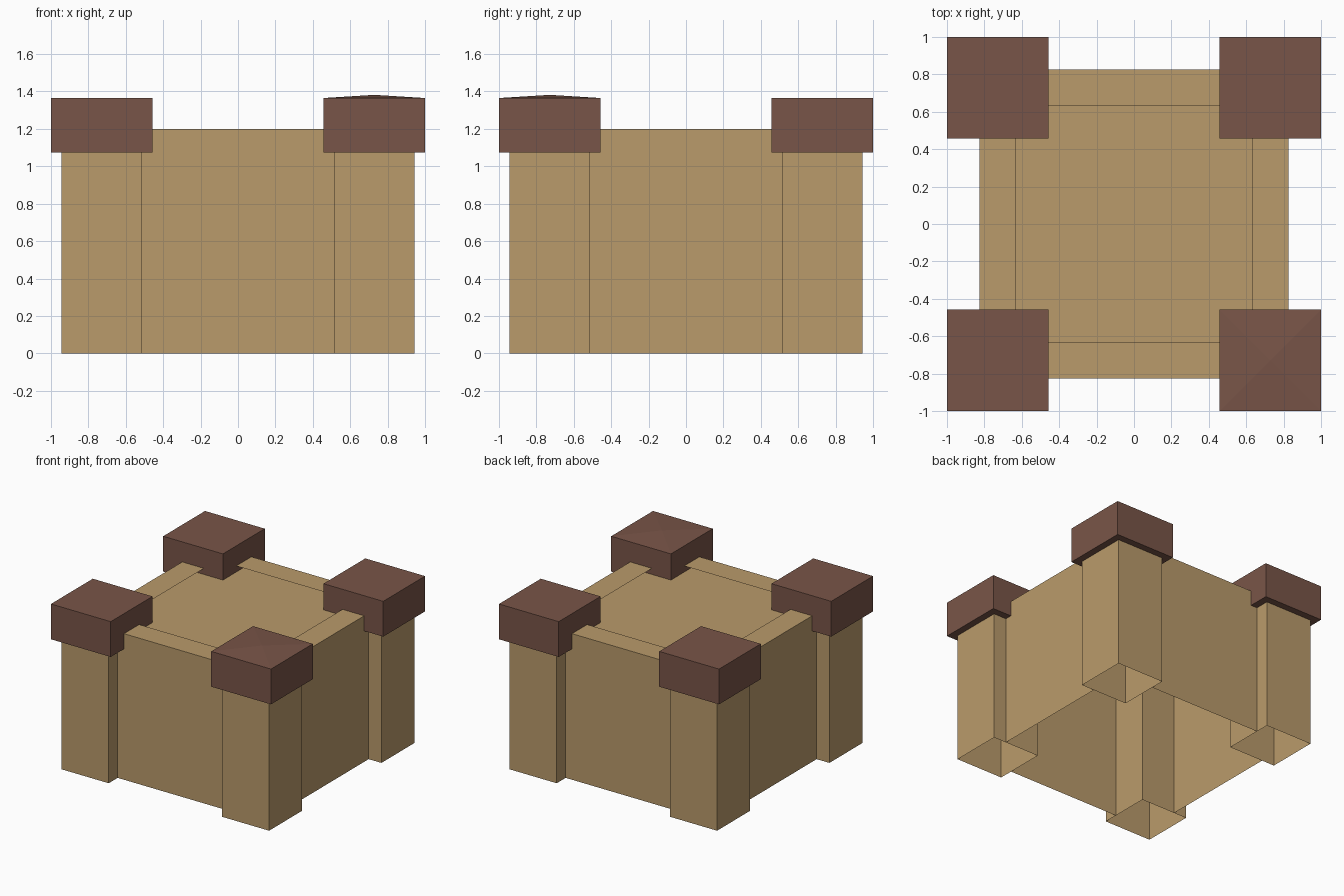
import bpy, bmesh

if "Cube" in bpy.data.objects:
    bpy.data.objects.remove(bpy.data.objects["Cube"])


def material(name, rgb):
    lin = [((c / 255 + 0.055) / 1.055) ** 2.4 for c in rgb]
    m = bpy.data.materials.new(name)
    m.diffuse_color = (*lin, 1)
    m.use_nodes = True
    m.node_tree.nodes["Principled BSDF"].inputs["Base Color"].default_value = m.diffuse_color
    return m


TAN = material("sandstone tan", (186, 155, 107))
BROWN = material("roof brown", (121, 85, 72))


def make(name, bm, mat):
    me = bpy.data.meshes.new(name)
    bm.to_mesh(me)
    bm.free()
    me.materials.append(mat)
    ob = bpy.data.objects.new(name, me)
    bpy.context.collection.objects.link(ob)
    return ob


def box(x0, x1, y0, y1, z0, z1):
    bm = bmesh.new()
    bmesh.ops.create_cube(bm, size=1)
    for v in bm.verts:
        v.co = (x1 if v.co.x > 0 else x0, y1 if v.co.y > 0 else y0, z1 if v.co.z > 0 else z0)
    return bm


def drop_faces(bm, test):
    bm.normal_update()
    bmesh.ops.delete(bm, geom=[f for f in bm.faces if test(f.normal)], context='FACES')


# Corner towers (hollow, open underneath) with overhanging caps
for sx, side in ((-1, "left"), (1, "right")):
    for sy, end in ((-1, "front"), (1, "back")):
        xs = sorted((sx * 0.515, sx * 0.943))
        ys = sorted((sy * 0.515, sy * 0.943))
        bm = box(*xs, *ys, 0, 1.08)
        drop_faces(bm, lambda n: abs(n.z) > 0.5)
        make(f"{end}_{side}_tower", bm, TAN)

        xs = sorted((sx * 0.457, sx * 1.0))
        ys = sorted((sy * 0.457, sy * 1.0))
        bm = box(*xs, *ys, 1.075, 1.365)
        if sx > 0 and sy < 0:  # this cap has a very shallow peak
            bm.normal_update()
            top = [f for f in bm.faces if f.normal.z > 0.5]
            peak = bmesh.ops.poke(bm, faces=top)["verts"][0]
            peak.co.z = 1.382
        make(f"{end}_{side}_tower_cap", bm, BROWN)

# Walls between the towers: an outer sheet with a ledge along its top
W, IN, T = 0.827, 0.63, 0.515
for name, along_x, s in (("front", True, -1), ("back", True, 1),
                         ("left", False, -1), ("right", False, 1)):
    bm = bmesh.new()
    rows = []
    for d, z in ((W, 0), (W, 1.2), (IN, 1.2)):
        rows.append([bm.verts.new((t, s * d, z) if along_x else (s * d, t, z)) for t in (-T, T)])
    for a, b in zip(rows, rows[1:]):
        f = bm.faces.new((a[0], a[1], b[1], b[0]))
    if along_x == (s > 0):  # keep normals pointing outwards
        bmesh.ops.reverse_faces(bm, faces=bm.faces[:])
    make(f"{name}_wall", bm, TAN)

# Courtyard floor just below the ledges
bm = bmesh.new()
bmesh.ops.create_grid(bm, x_segments=1, y_segments=1, size=W)
bmesh.ops.translate(bm, verts=bm.verts, vec=(0, 0, 1.15))
make("courtyard_floor", bm, TAN)
